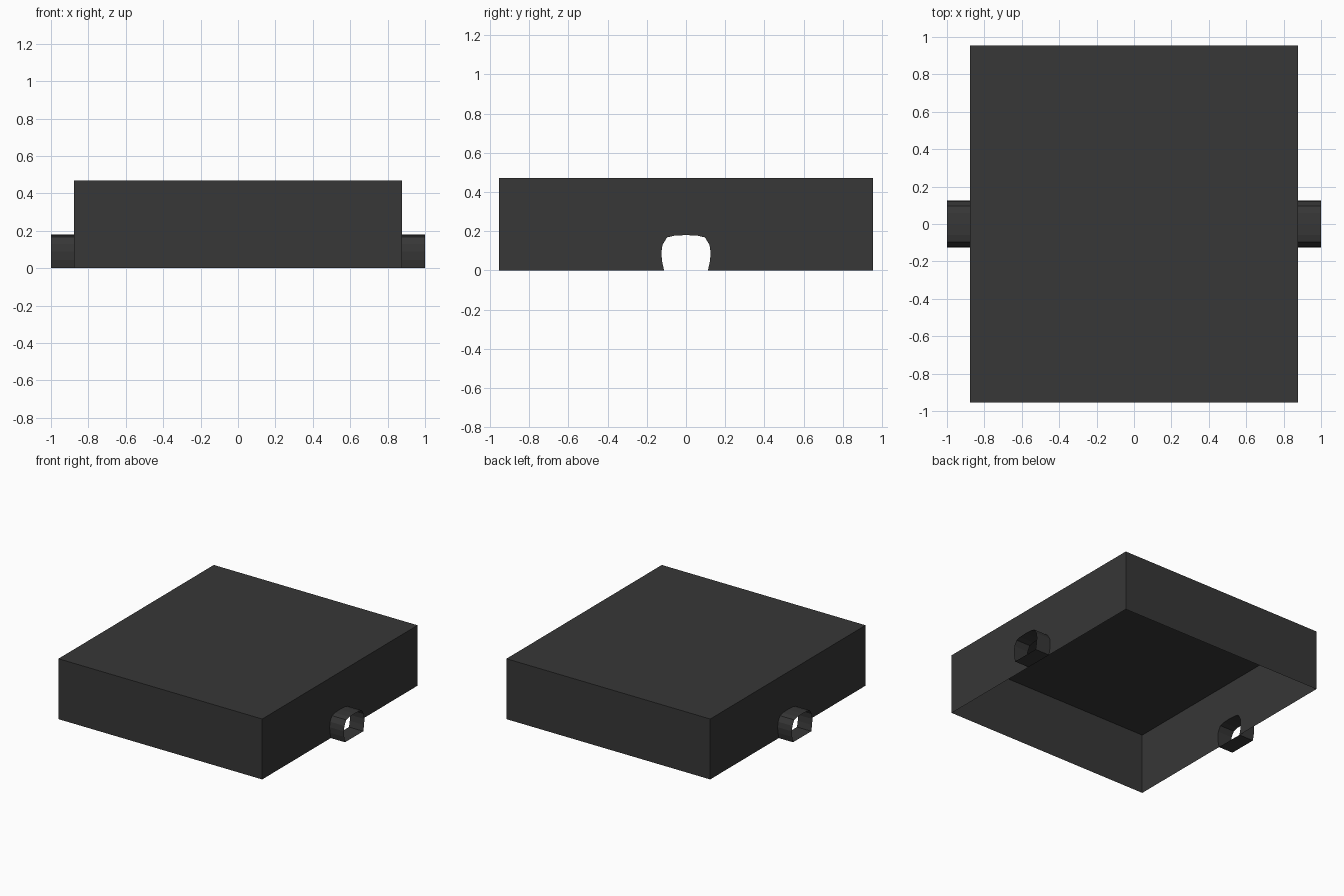
import bpy, bmesh

cube = bpy.data.objects.get("Cube")
if cube:
    bpy.data.objects.remove(cube, do_unlink=True)

HALF_X, HALF_Y, HEIGHT, TIP_X = 0.877, 0.955, 0.47, 1.0

charcoal = bpy.data.materials.new("charcoal")
charcoal.use_nodes = True
charcoal.diffuse_color = (0.038, 0.038, 0.038, 1)
charcoal.node_tree.nodes["Principled BSDF"].inputs["Base Color"].default_value = charcoal.diffuse_color

# Arch of the side spout as (y, z), from one foot over the top to the other
half_arch = [(0.112, 0), (0.122, 0.045), (0.126, 0.09), (0.12, 0.13), (0.097, 0.168), (0.06, 0.177)]
arch = [(-y, z) for y, z in half_arch] + [(0, 0.18)] + half_arch[::-1]


def make_object(name, polygons):
    """Build a flat-shaded sheet object from polygons given as point lists."""
    bm = bmesh.new()
    for points in polygons:
        bm.faces.new([bm.verts.new(p) for p in points])
    bmesh.ops.remove_doubles(bm, verts=bm.verts, dist=0.0001)
    mesh = bpy.data.meshes.new(name)
    bm.to_mesh(mesh)
    bm.free()
    mesh.materials.append(charcoal)
    obj = bpy.data.objects.new(name, mesh)
    bpy.context.collection.objects.link(obj)
    return obj


def facing(points, side):
    """Keep the winding outward on the mirrored side."""
    return points if side > 0 else points[::-1]


# Tray: lid and four walls, open below, with an arched gap in each side wall
X, Y, H = HALF_X, HALF_Y, HEIGHT
shell = [[(-X, -Y, H), (X, -Y, H), (X, Y, H), (-X, Y, H)]]
for s in (1, -1):
    end_wall = [(X, s * Y, 0), (-X, s * Y, 0), (-X, s * Y, H), (X, s * Y, H)]
    shell.append(facing(end_wall, s))
    outline = [(-Y, 0)] + arch + [(Y, 0), (Y, H), (-Y, H)]
    shell.append(facing([(s * X, y, z) for y, z in outline], s))
make_object("tray_shell", shell)

# Spouts: thin open-ended tubes with a flat floor, one on each side
for name, s in (("left_spout", 1), ("right_spout", -1)):
    strips = []
    for (y0, z0), (y1, z1) in zip(arch, arch[1:] + arch[:1]):
        strip = [(s * X, y0, z0), (s * X, y1, z1), (s * TIP_X, y1, z1), (s * TIP_X, y0, z0)]
        strips.append(facing(strip, -s))
    make_object(name, strips)
